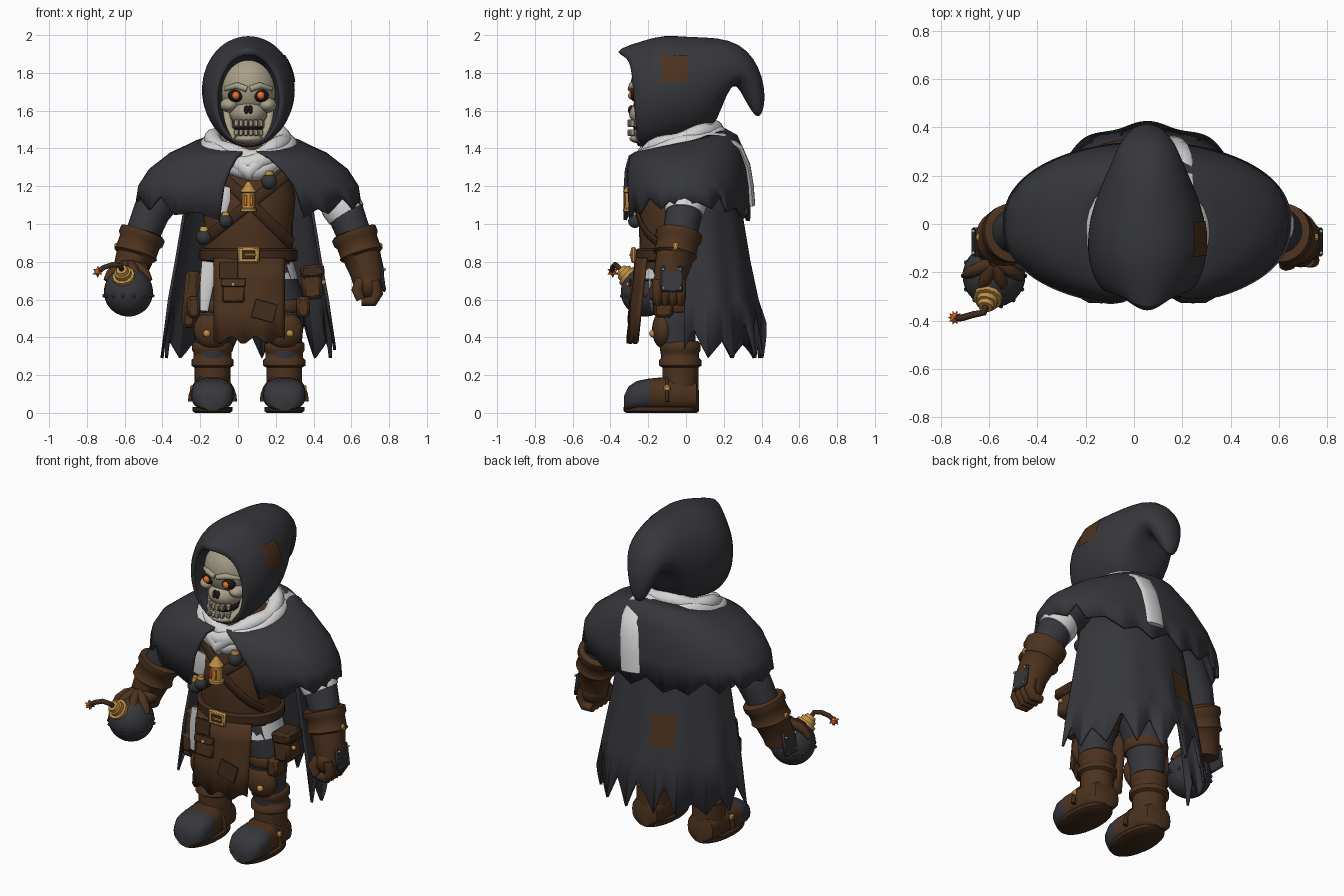
import bpy, bmesh, math, random
from math import sin, cos, pi, radians, sqrt
from mathutils import Vector, Matrix

random.seed(4)
cube = bpy.data.objects.get("Cube")
if cube:
    bpy.data.objects.remove(cube)
C = 0.055  # body centre line


def material(name, rgb):
    m = bpy.data.materials.new(name)
    m.use_nodes = True
    m.diffuse_color = (*rgb, 1)
    m.node_tree.nodes["Principled BSDF"].inputs["Base Color"].default_value = (*rgb, 1)
    return m


charcoal = material("charcoal cloth", (.037, .038, .045))
brown = material("brown leather", (.074, .032, .013))
dark = material("dark leather", (.05, .023, .011))
white = material("white cloth", (.66, .66, .66))
bone = material("bone", (.39, .35, .25))
gold = material("brass", (.52, .28, .06))
orange = material("ember orange", (.8, .17, .02))
black = material("socket black", (.012, .009, .008))


def finish(name, bm, mats, sub=0, solid=0, bevel=0):
    bmesh.ops.recalc_face_normals(bm, faces=bm.faces)
    me = bpy.data.meshes.new(name)
    bm.to_mesh(me)
    bm.free()
    ob = bpy.data.objects.new(name, me)
    bpy.context.collection.objects.link(ob)
    for m in mats if isinstance(mats, list) else [mats]:
        me.materials.append(m)
    bpy.ops.object.select_all(action='DESELECT')
    ob.select_set(True)
    bpy.context.view_layer.objects.active = ob
    bpy.ops.object.shade_smooth_by_angle(angle=radians(50))
    if solid:
        mod = ob.modifiers.new("thickness", 'SOLIDIFY')
        mod.thickness, mod.offset = solid, 0
    if sub:
        ob.modifiers.new("smooth", 'SUBSURF').levels = sub
        ob.modifiers["smooth"].render_levels = sub
    if bevel:
        ob.modifiers.new("bevel", 'BEVEL').width = bevel
    return ob


def loft(name, rings, mats, closed=True, loop=False, rule=None, **kw):
    bm = bmesh.new()
    vs = [[bm.verts.new(p) for p in r] for r in rings]
    n = len(rings[0])
    for a, b in zip(vs, vs[1:] + vs[:1] if loop else vs[1:]):
        for i in range(n if closed else n - 1):
            bm.faces.new((a[i], a[(i + 1) % n], b[(i + 1) % n], b[i]))
    if closed and not loop:
        bm.faces.new(vs[0])
        bm.faces.new(vs[-1])
    if rule:
        for f in bm.faces:
            f.material_index = rule(f.calc_center_median())
    return finish(name, bm, mats, **kw)


def power(v, e):
    return math.copysign(abs(v) ** e, v)


def oval(x, y, z, rx, ry, n=24):
    return [(x + rx * cos(2 * pi * i / n), y + ry * sin(2 * pi * i / n), z) for i in range(n)]


def tube(name, pts, radii, mat, n=12, ref=(0, 1, 0), flat=1, loop=False):
    pts = [Vector(p) for p in pts]
    radii = radii if isinstance(radii, (list, tuple)) else [radii] * len(pts)
    rings, k = [], len(pts)
    for i, p in enumerate(pts):
        a, b = (pts[i - 1], pts[(i + 1) % k]) if loop else (pts[max(i - 1, 0)], pts[min(i + 1, k - 1)])
        t = (b - a).normalized()
        u = t.cross(Vector(ref)).normalized()
        v = u.cross(t)
        rings.append([p + radii[i] * (u * cos(2 * pi * j / n) + flat * v * sin(2 * pi * j / n)) for j in range(n)])
    return loft(name, rings, mat, loop=loop)


def ball(name, pos, r, mat, seg=20):
    r = r if isinstance(r, tuple) else (r, r, r)
    bm = bmesh.new()
    bmesh.ops.create_uvsphere(bm, u_segments=seg, v_segments=seg // 2 + 2, radius=1,
                              matrix=Matrix.Translation(pos) @ Matrix.Diagonal((*r, 1)))
    return finish(name, bm, mat)


def box(name, pos, size, mat, rot=(0, 0, 0), bevel=.008):
    bm = bmesh.new()
    bmesh.ops.create_cube(bm, size=1, matrix=Matrix.Diagonal((*size, 1)))
    ob = finish(name, bm, mat, bevel=bevel)
    ob.location, ob.rotation_euler = pos, [radians(a) for a in rot]
    return ob


def patch(name, pos, rot, w, h, target):
    bm = bmesh.new()
    bmesh.ops.create_grid(bm, x_segments=10, y_segments=10, size=.5, matrix=Matrix.Diagonal((w, h, 1, 1)))
    ob = finish(name, bm, brown)
    ob.location, ob.rotation_euler = pos, [radians(a) for a in rot]
    wrap = ob.modifiers.new("wrap", 'SHRINKWRAP')
    wrap.target, wrap.wrap_method, wrap.wrap_mode, wrap.offset = target, 'PROJECT', 'ABOVE_SURFACE', .006
    wrap.use_project_z, wrap.use_negative_direction, wrap.use_positive_direction = True, True, False


# Hood: top point, bottom point (y, z), half width, rim bow and forward peak of each section
sections = [(-.05, 1.80, -.05, 1.5, .12, 0, 0), (-.24, 1.88, -.21, 1.43, .15, .015, 0),
            (-.305, 1.895, -.26, 1.42, .16, 0, .065), (-.295, 1.93, -.26, 1.41, .19, 0, .07),
            (-.22, 1.97, -.20, 1.40, .235, .01, .015), (-.12, 2.005, -.1, 1.42, .252, 0, 0),
            (.02, 1.99, .03, 1.45, .243, 0, 0), (.17, 1.99, .14, 1.49, .195, 0, 0), (.285, 1.955, .19, 1.62, .155, 0, 0),
            (.36, 1.88, .23, 1.72, .13, 0, 0), (.405, 1.78, .265, 1.745, .105, 0, 0), (.42, 1.68, .305, 1.67, .075, 0, 0),
            (.41, 1.60, .345, 1.60, .045, 0, 0), (.39, 1.57, .37, 1.57, .015, 0, 0)]
hood = loft("hood", [[(C + w * sin(a), (yt + yb) / 2 + (yt - yb) / 2 * cos(a) + bow * abs(sin(a)) - peak * max(0, cos(a)) ** 8,
                       (zt + zb) / 2 + (zt - zb) / 2 * cos(a)) for a in [2 * pi * i / 28 for i in range(28)]]
                     for yt, zt, yb, zb, w, bow, peak in sections], charcoal, sub=1)
patch("hood_patch", (.6, -.015, 1.82), (0, 90, 8), .14, .14, hood)

# Skull
ball("cranium", (C, -.135, 1.725), (.155, .16, .172), bone, 28)
ball("upper_jaw", (C, -.19, 1.585), (.1, .112, .075), bone)
ball("mouth_inside", (C, -.18, 1.51), (.075, .1, .035), black)
ball("chin", (C, -.2, 1.452), (.088, .1, .032), bone)
for s in (-1, 1):
    ball("cheekbone", (C + s * .1, -.205, 1.63), (.05, .075, .04), bone)
    ball("eye_socket", (C + s * .066, -.264, 1.68), (.042, .033, .034), black)
    tube("brow", [(C + s * .008, -.293, 1.714), (C + s * .06, -.288, 1.733), (C + s * .12, -.23, 1.715)],
         [.016, .018, .012], bone, ref=(0, 0, 1))
    ball("eye", (C + s * .066, -.286, 1.68), .021, orange)
    tube("jaw_side", [(C + s * .115, -.15, 1.6), (C + s * .105, -.19, 1.5), (C + s * .06, -.25, 1.45)], .026, bone)
    ball("nostril", (C + s * .01, -.289, 1.603), (.014, .018, .026), black, 12)
for i in range(6):
    d = i - 2.5
    for z, h in ((1.533, .038), (1.484, .034)):
        box("tooth", (C + d * .025, -.298 + d * d * .006, z), (.023, .028, h), bone, (0, 0, d * 9), .005)

# Scarf wound around the neck, with two loose ends
for r, dz, m in ((.212, 0, .05), (.19, .035, .045), (.208, -.035, .05)):
    tube("scarf_wrap", [(C + r * sin(a), -.035 - r * cos(a),
                         1.41 + dz - .055 * cos(a) - .04 * max(0, cos(a)) ** 6 + .008 * sin(5 * a + dz * 90))
                        for a in [2 * pi * i / 32 for i in range(32)]], m, white, ref=(0, 0, 1), loop=True)
tube("scarf_knot", [(-.04, -.24, 1.34), (C, -.26, 1.275), (.14, -.24, 1.35)], [.04, .05, .04], white, ref=(0, 0, 1))
tube("scarf_front_end", [(-.07, -.255, 1.2), (-.085, -.26, 1.13), (-.1, -.25, 1.06)], [.03, .045, .04], white, flat=.2)
tube("scarf_back_end", [(.19, .1, 1.48), (.185, .2, 1.465), (.175, .285, 1.405), (.16, .325, 1.31), (.145, .343, 1.2),
                        (.135, .35, 1.1)], .065, white, ref=(0, 1, .3), flat=.25)


# Ragged cloth: capelet and long cape
def teeth(count, per, depth):
    out = []
    while len(out) < count:
        d, k = random.uniform(.3, 1) * depth, random.randint(per - 2, per + 3)
        out += [d * (1 - abs(2 * j / k - 1)) for j in range(k)]
    return out


N = 120
hem = teeth(N + 1, 8, .085)
rows = []
for t, (rx, ry, z, dip) in enumerate([(.2, .2, 1.44, .06), (.29, .265, 1.42, .045), (.41, .3, 1.37, .015),
                                      (.52, .32, 1.285, 0), (.575, .328, 1.2, 0), (.59, .333, None, 0)]):
    row = []
    for i in range(N + 1):
        a0, a1 = radians(5 + t * 5), radians(356 - t * 2.2)
        a = a0 + (a1 - a0) * i / N
        h = z - dip * cos(a) if z else 1.09 - .075 * cos(a) ** 2 + hem[i]
        row.append((C + rx * sin(a), -ry * power(cos(a), .88), h))
    rows.append(row)
loft("shoulder_cape", rows, charcoal, closed=False, solid=.018)
hem = teeth(N + 1, 13, .21)
rows = []
for t, (rx, ry, z) in enumerate([(.3, .22, 1.32), (.34, .28, 1.05), (.38, .32, .8), (.415, .36, .6), (.452, .4, None)]):
    row = []
    for i in range(N + 1):
        a = radians(-93 + 186 * i / N)
        k = 1 + .006 * t * cos(11 * a)
        row.append((C + k * rx * sin(a), .01 + k * ry * cos(a), z or .29 + hem[i]))
    rows.append(row)
cape = loft("long_cape", rows, charcoal, closed=False, solid=.016)
patch("cape_patch", (-.07, .7, .78), (-90, 0, 0), .14, .19, cape)

# Torso, shirt tail and belt
loft("leather_vest", [oval(C, y, z, rx, ry, 32) for z, rx, ry, y in
     ((.74, .235, .18, -.05), (.86, .235, .195, -.05), (1.0, .235, .2, -.05), (1.15, .25, .19, -.05),
      (1.3, .21, .16, -.03), (1.42, .12, .12, 0))], brown)
loft("shirt_tail", [oval(C, -.04, z, r, r - .06, 32) for z, r in ((.71, .262), (.8, .24))], white)
loft("belt", [oval(C, -.05, z, r, r - .04, 32) for z, r in ((.8, .245), (.81, .26), (.86, .26), (.87, .245))], dark)
box("buckle", (C, -.278, .837), (.115, .025, .085), gold)
box("buckle_hole", (C, -.2895, .837), (.07, .008, .045), dark, bevel=.002)
box("buckle_prong", (C + .01, -.295, .837), (.06, .008, .012), gold, bevel=.002)


def chest(x, z, out=.012):
    return (x, -.05 - .2 * sqrt(max(0, 1 - ((x - C) / .25) ** 2)) * (1 if z < 1.15 else .93) - out, z)


for x0, z0, x1, z1 in ((.28, 1.28, -.16, .93), (-.1, 1.27, .28, .9)):
    tube("chest_strap", [chest(x0 + (x1 - x0) * i / 8, z0 + (z1 - z0) * i / 8) for i in range(9)], .03, dark, flat=.35)
for x, z, r in ((-.18, .93, .042), (-.065, 1.015, .036), (.165, 1.225, .042)):
    p = Vector(chest(x, z, .045))
    ball("small_bomb", p, r, charcoal)
    tube("small_bomb_cap", [p + Vector((0, 0, r * .75)), p + Vector((0, 0, r * 1.35))], [r * .6, r * .45], gold)

# Lantern on the chest
tube("lantern", [(C, -.29, z) for z in (1.065, 1.08, 1.085, 1.165, 1.17, 1.205, 1.225)],
     [.043, .043, .035, .035, .044, .02, .008], gold)
for dx in (-.016, .016):
    box("lantern_window", (C + dx, -.324, 1.125), (.016, .008, .055), orange, bevel=.002)

# Apron with pocket and patch
loft("apron", [[(C + .005 + .185 * u, -.26 - (.82 - z) * .11 + .05 * u * u, z + (.02 * sin(9 * u) if z < .5 else 0))
                for u in [i / 8 - 1 for i in range(17)]] for z in (.82, .7, .55, .385)], brown, closed=False, solid=.016)
box("apron_pocket", (-.025, -.285, .645), (.12, .024, .12), brown, (-6, 0, 0))
box("pocket_flap", (-.025, -.297, .69), (.13, .014, .045), brown, (-6, 0, 0), .004)
ball("pocket_stud", (-.025, -.308, .68), .011, gold, 10)
box("apron_patch", (.14, -.3, .54), (.12, .008, .1), dark, (-6, 15, 0), .002)
box("apron_stitch_patch", (-.05, -.274, .755), (.1, .008, .09), dark, (-6, 0, 0), .002)

# Hip gear
box("hip_pouch", (.39, -.08, .69), (.11, .14, .18), brown, (0, -6, 0), .02)
box("hip_pouch_flap", (.395, -.085, .75), (.125, .15, .07), dark, (0, -6, 0), .015)
ball("hip_pouch_stud", (.452, -.1, .69), .014, gold, 10)
box("holster", (-.25, -.08, .6), (.08, .1, .3), brown, (0, 6, 0), .02)
tube("rag", [(-.15, -.18, .8), (-.165, -.19, .68), (-.18, -.18, .54)], [.042, .036, .022], white, flat=.25)

# Legs and boots
for s in (-1, 1):
    x = C + s * .19
    loft("trouser_leg", [oval(C + s * dx, y, z, rx, ry) for dx, y, z, rx, ry in
         ((.19, -.04, .28, .085, .09), (.19, -.05, .45, .1, .1), (.17, -.04, .62, .125, .13), (.11, -.04, .79, .12, .16))],
         charcoal)
    tube("thigh_strap", [(C + s * .178, -.045, z) for z in (.53, .54, .59, .6)], [.115, .125, .13, .12], brown)
    box("thigh_pouch", (x + s * .1, -.12, .56), (.07, .1, .11), brown, bevel=.015)
    ball("knee_pad", (x, -.12, .44), (.1, .06, .1), brown)
    ball("knee_stud", (x + s * .03, -.175, .42), .02, gold, 12)
    tube("boot_shaft", [(x, -.03, z) for z in (.1, .24, .25, .28, .29, .32, .33, .365, .38)],
         [.095, .095, .112, .112, .1, .1, .108, .108, .092], brown, n=24)
    rings = []
    for y, w, h in ((.07, .05, .1), (.055, .085, .15), (-.02, .098, .175), (-.12, .105, .175), (-.19, .112, .168),
                    (-.195, .113, .168), (-.26, .11, .155), (-.305, .092, .125), (-.328, .05, .075)):
        rings.append([(x + w * power(cos(a), .75), y, .014 + h / 2 * (1 + power(sin(a), .75)))
                      for a in [2 * pi * i / 24 for i in range(24)]])
    loft("boot_foot", rings, [brown, charcoal], rule=lambda c: int(c.y < -.192))
    loft("boot_sole", [oval(x, -.13, z, w, w + .094) for z, w in ((0, .092), (.01, .106), (.032, .106))], dark)
    tube("boot_strap", [(x + .114 * cos(a), -.1, .06 + .135 * sin(a)) for a in [pi * i / 12 for i in range(13)]],
         .016, dark, flat=.6)
    box("boot_buckle", (x + s * .108, -.1, .13), (.02, .035, .035), gold)

# Arms, mirrored about the body centre
for s in (-1, 1):
    def P(x, y, z):
        return (C + s * (x - C), y, z)
    tube("sleeve", [P(.36, 0, 1.3), P(.5, 0, 1.16), P(.57, -.01, 1.06), P(.62, -.035, .93)], [.1, .105, .098, .09],
         charcoal, n=20)
    if s > 0:
        tube("arm_bandage", [P(.53, 0, 1.12), P(.545, -.003, 1.1), P(.575, -.01, 1.05)], [.106, .11, .104], white, n=20)
    tube("gauntlet", [P(.61, -.035, .96), P(.613, -.036, .95), P(.625, -.042, .92), P(.63, -.044, .905), P(.648, -.055, .855),
                      P(.652, -.058, .84), P(.657, -.06, .825), P(.685, -.08, .74), P(.69, -.085, .69)],
         [.1, .123, .123, .111, .111, .118, .1, .09, .082], brown, n=24)
    box("gauntlet_plate", P(.765, -.075, .71), (.02, .12, .14), charcoal, (0, s * -8, 0))
    for dy in (-.045, .045):
        for dz in (-.05, .05):
            ball("plate_stud", P(.776, -.075 + dy, .71 + dz), .008, bone, 8)
    box("cuff_buckle", P(.755, -.055, .88), (.02, .03, .04), gold)

# Hanging left hand
ball("left_palm", (.69, -.09, .68), (.078, .09, .085), brown)
for i in range(4):
    y = -.15 + .04 * i
    tube("left_finger", [(.72, y, .7), (.738, y, .63), (.715, y, .59), (.655, y, .59)], [.03, .031, .028, .024], brown)
tube("left_thumb", [(.65, -.14, .7), (.63, -.165, .65), (.65, -.165, .6)], [.03, .03, .024], brown)

# Round bomb held in the right hand
B = Vector((-.58, -.215, .64))
ball("bomb", B, .13, charcoal, 32)
ball("right_palm", (-.555, -.12, .76), (.085, .075, .05), brown)
for az in (-65, -25, 20, 60):
    d = Vector((sin(radians(az)), -cos(radians(az)), 0))
    tube("right_finger", [B + Vector((0, .06, 0)) + d * (.14 * sin(e)) + Vector((0, 0, .145 * cos(e)))
                          for e in (.1, .5, .85, 1.15)], [.026, .027, .025, .018], brown, ref=d.cross(Vector((0, 0, 1))))
for i in range(14):
    a = 2 * pi * i / 14
    ball("bomb_rivet", B + Vector((.128 * cos(a), .128 * sin(a), -.02)), .01, charcoal, 8)
axis = Vector((-.2, -.72, .66)).normalized()
tube("bomb_cap", [B + axis * d for d in (.11, .135, .136, .16, .161, .18)], [.06, .06, .045, .045, .035, .03], gold, ref=(1, 0, 0))
tube("fuse", [B + axis * .16, B + axis * .21, (-.665, -.375, .785), (-.71, -.388, .77), (-.74, -.392, .748)], .014, dark,
     n=10, ref=(0, 0, 1))
bm = bmesh.new()
bmesh.ops.create_icosphere(bm, subdivisions=2, radius=.022)
for i, v in enumerate(bm.verts):
    v.co = v.co * (1.5 if i < 12 else .8) + Vector((-.742, -.388, .747))
finish("spark", bm, orange)
